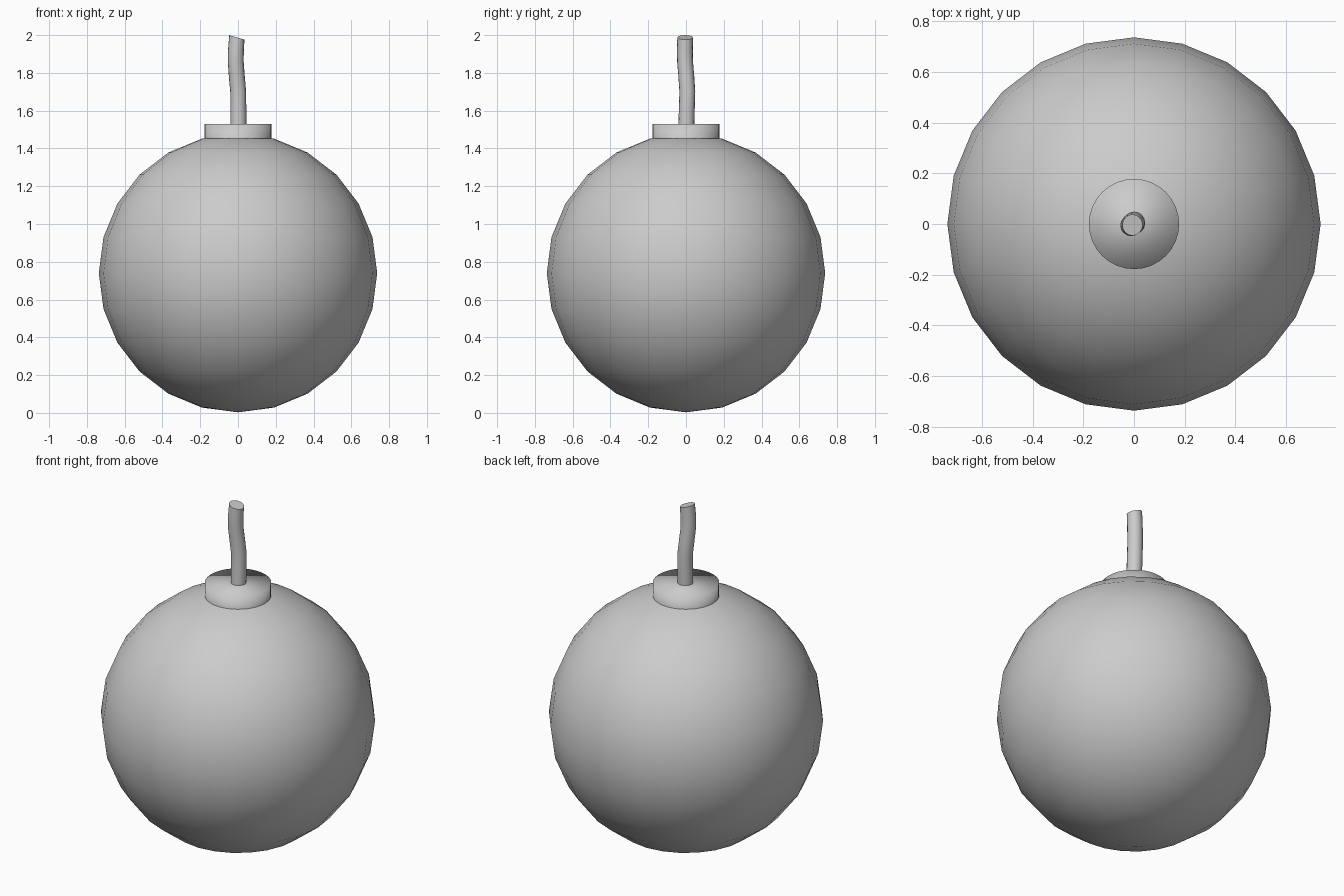
import bpy, bmesh, math
from mathutils import Vector, Matrix

if "Cube" in bpy.data.objects:
    bpy.data.objects.remove(bpy.data.objects["Cube"])

# Round body
R = 0.737
bpy.ops.mesh.primitive_uv_sphere_add(segments=24, ring_count=12, radius=R, location=(0, 0, R + 0.003))
body = bpy.context.object
body.name = "round_body"
bpy.ops.object.shade_smooth()

# Neck collar, fully smooth so the rim blends into the top
bpy.ops.mesh.primitive_cylinder_add(vertices=32, radius=0.178, depth=0.19, location=(0, 0, 1.435))
collar = bpy.context.object
collar.name = "neck_collar"
bpy.ops.object.shade_smooth()

# Bent fuse: rings along a path (x, y, z, tilt about y in degrees)
path = [(0.002, 0.0, 1.45, 0), (0.002, 0.004, 1.60, 0), (0.001, 0.007, 1.70, -2),
        (-0.007, 0.001, 1.79, -4), (-0.012, -0.005, 1.86, -1),
        (-0.011, -0.006, 1.92, 6), (-0.006, -0.004, 1.988, 16)]
SIDES, r = 16, 0.042
bm = bmesh.new()
rings = []
for x, y, z, tilt in path:
    rot = Matrix.Rotation(math.radians(tilt), 3, 'Y')
    rings.append([bm.verts.new(Vector((x, y, z)) + rot @ Vector(
        (r * math.cos(2 * math.pi * i / SIDES), r * math.sin(2 * math.pi * i / SIDES), 0)))
        for i in range(SIDES)])
for a, b in zip(rings, rings[1:]):
    for i in range(SIDES):
        j = (i + 1) % SIDES
        bm.faces.new((a[i], a[j], b[j], b[i]))
bm.faces.new(rings[-1])
bm.faces.new(rings[0][::-1])
mesh = bpy.data.meshes.new("fuse")
bm.to_mesh(mesh)
bm.free()
fuse = bpy.data.objects.new("fuse", mesh)
bpy.context.collection.objects.link(fuse)
bpy.ops.object.select_all(action='DESELECT')
fuse.select_set(True)
bpy.context.view_layer.objects.active = fuse
bpy.ops.object.shade_smooth_by_angle(angle=math.radians(40))
